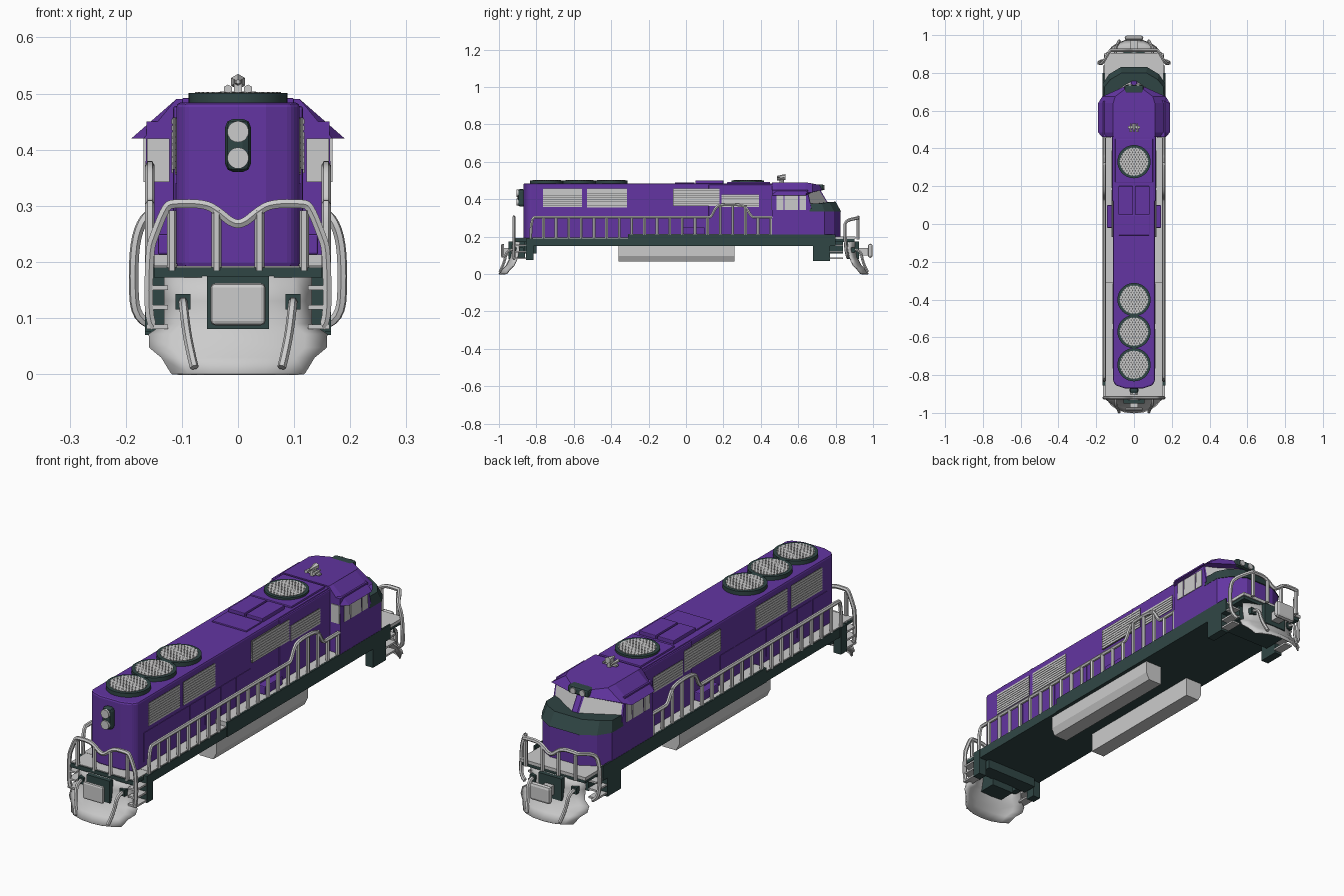
import bpy, bmesh, math
from mathutils import Matrix

old = bpy.data.objects.get("Cube")
if old:
    bpy.data.objects.remove(old, do_unlink=True)


def material(name, rgb):
    m = bpy.data.materials.new(name)
    m.use_nodes = True
    m.diffuse_color = (*rgb, 1)
    m.node_tree.nodes["Principled BSDF"].inputs["Base Color"].default_value = (*rgb, 1)
    return m


PURPLE = material("purple paint", (0.125, 0.036, 0.36))
GREEN = material("dark green", (0.03, 0.062, 0.06))
GREY = material("light grey", (0.6, 0.6, 0.6))
SHADE = material("dark grey", (0.13, 0.13, 0.13))


def finish(name, bm, mat, bevel=0, smooth=False):
    bmesh.ops.recalc_face_normals(bm, faces=bm.faces)
    me = bpy.data.meshes.new(name)
    bm.to_mesh(me)
    bm.free()
    me.materials.append(mat)
    if smooth:
        for p in me.polygons:
            p.use_smooth = True
        me.set_sharp_from_angle(angle=math.radians(35))
    ob = bpy.data.objects.new(name, me)
    bpy.context.collection.objects.link(ob)
    if bevel:
        mod = ob.modifiers.new("bevel", "BEVEL")
        mod.width, mod.segments, mod.limit_method = bevel, 2, "ANGLE"
    return ob


def boxes(name, spans, mat, bevel=0):
    """Boxes given as (x0, x1, y0, y1, z0, z1), joined in one object."""
    bm = bmesh.new()
    for x0, x1, y0, y1, z0, z1 in spans:
        c = Matrix.Translation(((x0 + x1) / 2, (y0 + y1) / 2, (z0 + z1) / 2))
        size = Matrix.Diagonal((abs(x1 - x0), y1 - y0, z1 - z0, 1))
        bmesh.ops.create_cube(bm, size=1, matrix=c @ size)
    return finish(name, bm, mat, bevel)


def both(spans):
    return spans + [(-b, -a, *rest) for a, b, *rest in spans]


def sym(half):
    return half + [(-x, *rest) for x, *rest in reversed(half)]


def loft(name, lower, upper, mat, bevel=0):
    bm = bmesh.new()
    a = [bm.verts.new(p) for p in lower]
    b = [bm.verts.new(p) for p in upper]
    n = len(a)
    for i in range(n):
        j = (i + 1) % n
        bm.faces.new((a[i], a[j], b[j], b[i]))
    bm.faces.new(a)
    bm.faces.new(b)
    return finish(name, bm, mat, bevel)


def prism(name, plan, z0, z1, mat, bevel=0):
    pts = sym(plan)
    return loft(name, [(x, y, z0) for x, y in pts], [(x, y, z1) for x, y in pts], mat, bevel)


def cylinder(name, centre, r, depth, mat, axis="Z", sides=32, r2=None):
    bm = bmesh.new()
    rot = {"Z": Matrix(), "Y": Matrix.Rotation(math.pi / 2, 4, "X")}[axis]
    bmesh.ops.create_cone(bm, cap_ends=True, segments=sides, radius1=r,
                          radius2=r if r2 is None else r2, depth=depth,
                          matrix=Matrix.Translation(centre) @ rot)
    return finish(name, bm, mat, smooth=True)


def tubes(name, paths, r, mat):
    cu = bpy.data.curves.new(name, "CURVE")
    cu.dimensions, cu.bevel_depth, cu.bevel_resolution = "3D", r, 1
    cu.use_fill_caps, cu.resolution_u = True, 4
    for path in paths:
        sp = cu.splines.new("NURBS" if len(path) > 2 else "POLY")
        sp.points.add(len(path) - 1)
        for pt, co in zip(sp.points, path):
            pt.co = (*co, 1)
        if len(path) > 2:
            sp.order_u, sp.use_endpoint_u = 3, True
    tmp = bpy.data.objects.new(name + " path", cu)
    bpy.context.collection.objects.link(tmp)
    dg = bpy.context.evaluated_depsgraph_get()
    me = bpy.data.meshes.new_from_object(tmp.evaluated_get(dg))
    bpy.data.objects.remove(tmp, do_unlink=True)
    bm = bmesh.new()
    bm.from_mesh(me)
    bpy.data.meshes.remove(me)
    return finish(name, bm, mat, smooth=True)


# Underframe, walkways and fuel tanks
boxes("frame", [(-.163, .163, -.83, .8, .15, .19), (-.15, .15, -.925, .9, .172, .19),
                (-.125, .125, -.865, -.8, .11, .18), (-.125, .125, .72, .84, .11, .18)], GREEN)
boxes("end_decks", [(-.15, .15, -.92, -.8, .186, .193), (-.155, .155, .7, .905, .186, .2)], GREY)
boxes("walkways", both([(.1, .16, -.82, -.3, .186, .194), (.1, .159, -.31, .46, .186, .213)]), GREY)
boxes("side_sills", both([(.159, .166, -.31, .8, .15, .212)]), GREEN)
boxes("step_panels", both([(.13, .166, -.855, -.815, .075, .19), (.13, .166, .68, .77, .07, .19)]), GREEN)
boxes("steps", both([(.125, .163, y, y + .07, z, z + .008)
                     for y in (-.925, .77) for z in (.08, .115, .15)]), GREY)
for s, side in ((1, "left"), (-1, "right")):
    section = [(.07, .152), (.15, .152), (.15, .096), (.135, .066), (.07, .066)]
    loft(side + "_tank", [(s * x, -.36, z) for x, z in section],
         [(s * x, .26, z) for x, z in section], GREY)

# Long hood and its raised panels
prism("long_hood", [(.11, .47), (.11, -.835), (.095, -.855), (.05, -.87)], .19, .484, PURPLE, .008)
boxes("hood_mid_section", [(-.116, .116, .12, .47, .19, .478)], PURPLE, .006)
boxes("roof_panels", [(-.082, .082, -.06, .045, .48, .49), (-.082, -.004, .05, .2, .48, .5),
                      (.004, .082, .05, .2, .48, .5), (-.1, .1, .22, .45, .48, .492)], PURPLE, .003)
boxes("hood_side_boxes", both([(.1, .143, -.02, .1, .213, .25)]), PURPLE, .004)
doors = [-.8 + i * .105 for i in range(7)]
boxes("hood_doors", both([(.1, .112, y, y + .097, .215, .34) for y in doors]), PURPLE)

# Side grilles with slats
for i, (y0, y1, z0, z1, x) in enumerate([(-.765, -.555, .358, .456, .11), (-.53, -.315, .356, .456, .11),
                                         (-.07, .18, .365, .457, .116), (.19, .39, .358, .425, .116)]):
    boxes(f"grille_back_{i}", both([(x - .008, x + .001, y0, y1, z0, z1)]), SHADE)
    count = round((z1 - z0) / .011)
    pitch = (z1 - z0) / count
    boxes(f"grille_slats_{i}", both([(x - .008, x + .0025, y0, y1, z0 + k * pitch, z0 + (k + .8) * pitch)
                                     for k in range(count)]), GREY)

# Roof fans: ring, dark disc and diagonal mesh
for i, y in enumerate((-.745, -.57, -.4, .33)):
    cylinder(f"fan_ring_{i}", (0, y, .488), .088, .026, GREEN, sides=40)
    cylinder(f"fan_disc_{i}", (0, y, .4985), .074, .007, SHADE)
    bm = bmesh.new()
    for turn in (-.55, .55):
        for k in range(-5, 6):
            d = k * .0128
            half = math.sqrt(.074 ** 2 - d ** 2)
            bmesh.ops.create_cube(bm, size=1, matrix=Matrix.Translation((0, y, .5015))
                                  @ Matrix.Rotation(turn, 4, "Z") @ Matrix.Translation((d, 0, 0))
                                  @ Matrix.Diagonal((.0058, 2 * half, .003, 1)))
    finish(f"fan_mesh_{i}", bm, GREY)

# Lamps on the long hood end
boxes("hood_lamp_housing", [(-.023, .023, -.9, -.86, .36, .455)], GREEN, .015)
for z in (.432, .385):
    cylinder("hood_lamp", (0, -.9, z), .019, .012, GREY, "Y", 20)

# Cab and nose
prism("cab_lower", [(.165, .46), (.165, .74), (.13, .79), (.07, .825)], .198, .335, PURPLE)
boxes("cab_middle", [(-.165, .165, .46, .662, .33, .358)], PURPLE)
loft("nose_cap", sym([(.166, .66, .333), (.166, .742, .333), (.132, .793, .333), (.07, .83, .333)]),
     sym([(.158, .65, .378), (.157, .725, .378), (.125, .765, .384), (.065, .8, .387)]), GREEN)
cab = loft("cab_upper", sym([(.165, .46, .35), (.165, .67, .35), (.012, .765, .37)]),
           sym([(.163, .46, .45), (.163, .648, .45), (.012, .715, .455)]), PURPLE)
cab.data.materials.append(GREY)
bm = bmesh.new()
bm.from_mesh(cab.data)
bm.normal_update()
panes = [f for f in bm.faces if f.normal.y > .3 and abs(f.normal.z) < .8 and f.calc_area() > .004]
bmesh.ops.inset_individual(bm, faces=panes, thickness=.01, depth=-.002)
for f in panes:
    f.material_index = 1
bm.to_mesh(cab.data)
bm.free()
boxes("cab_side_windows", both([(.16, .168, a, b, .342, .42)
                                for a, b in ((.485, .52), (.527, .6), (.607, .642))]), GREY)
boxes("cab_rear_windows", both([(.122, .162, .456, .464, .342, .42)]), GREY)
loft("cab_roof", sym([(.168, .46, .42), (.19, .485, .42), (.19, .64, .42), (.168, .675, .437), (.05, .728, .45)]),
     sym([(.11, .46, .49), (.11, .485, .49), (.11, .64, .49), (.1, .675, .484), (.05, .712, .477)]), PURPLE)
boxes("cab_lamp_housing", [(-.05, .05, .69, .735, .447, .48)], GREEN, .008)
for x in (-.022, .022):
    cylinder("cab_lamp", (x, .735, .463), .013, .01, GREY, "Y", 16)

# Horn
boxes("horn_base", [(-.032, .032, .505, .52, .495, .504), (-.007, .007, .5, .525, .488, .525)], GREY)
for x, z, r, r2 in ((0, .521, .014, .004), (-.018, .508, .004, .008), (.018, .508, .004, .008)):
    cylinder("horn_trumpet", (x, .51, z), r, .045, GREY, "Y", 6, r2)

# Ends: plough, coupler, hoses and end rails
for s, end, tip in ((-1, "rear", 1.0), (1, "front", .975)):
    bm = bmesh.new()
    rows = []
    for z, w, back in ((.175, .13, .07), (.13, .13, .068), (.088, .131, .06), (.07, .158, .052),
                       (.046, .157, .04), (.028, .135, .022), (0, .118, 0)):
        rows.append([bm.verts.new((w * t, s * (tip - back - .04 * abs(t) ** 2.5), z))
                     for t in (-1, -.75, -.4, 0, .4, .75, 1)])
    for a, b in zip(rows, rows[1:]):
        for i in range(len(a) - 1):
            bm.faces.new((a[i], a[i + 1], b[i + 1], b[i]))
    plough = finish(end + "_plough", bm, GREY, smooth=True)
    solid = plough.modifiers.new("thickness", "SOLIDIFY")
    solid.thickness, solid.offset = .006, 0

    def ends(a, b):
        return tuple(sorted((s * a, s * b)))
    boxes(end + "_coupler_pocket", [(-.055, .055, *ends(.86, tip - .05), .08, .175)], GREEN)
    boxes(end + "_coupler_shank", [(-.02, .02, *ends(.9, .985), .1, .14)], GREY)
    boxes(end + "_coupler_pad", [(-.049, .049, *ends(.972, .998 if s > 0 else .988), .087, .162)], GREY, .012)
    boxes(end + "_hose_sockets", both([(.085, .111, *ends(.87, tip - .072), .115, .143)]), GREEN)
    tubes(end + "_hoses", [[(m * .098, s * (tip - .08), .13), (m * .098, s * (tip - .04), .13),
                            (m * .09, s * (tip - .03), .06), (m * .078, s * (tip - .004), .012)]
                           for m in (-1, 1)], .008, GREY)
    # The cab end rail bulges outwards and sweeps back
    y = .92
    if s > 0:
        half = [(.16, .865, .09), (.182, .86, .1), (.187, .852, .16), (.184, .85, .24), (.165, .85, .285)]
    else:
        half = [(.15, y, .085), (.16, y, .09), (.158, y, .22), (.15, y, .245)]
    half += [(.128, y, .3), (.115, y, .304), (.06, y, .304), (.035, y, .29), (.01, y, .268)]
    rail = [(x, s * b, z) for x, b, z in sym(half)]
    posts = [[(x, s * y, .185), (x, s * y, .292)] for x in (-.118, -.038, .038, .118)]
    tubes(end + "_end_rail", [rail] + posts, .0088, GREY)

# Side handrails with a raised section beside the cab
low, high = .303, .372
rail = [(-.83, .19), (-.83, low), (-.79, low), (.11, low), (.135, low), (.16, high - .01), (.2, high),
        (.27, high), (.32, high - .01), (.35, low), (.38, low), (.465, low)]
for s, side in ((1, "left"), (-1, "right")):
    x = s * .157
    posts = []
    for k in range(1, 20):
        y = -.83 + k * .0675
        top = high - .006 if .16 < y < .32 else low
        posts.append([(x, y, .19), (x, y, top)])
    tubes(side + "_handrail", [[(x, y, z) for y, z in rail]] + posts, .0085, GREY)
